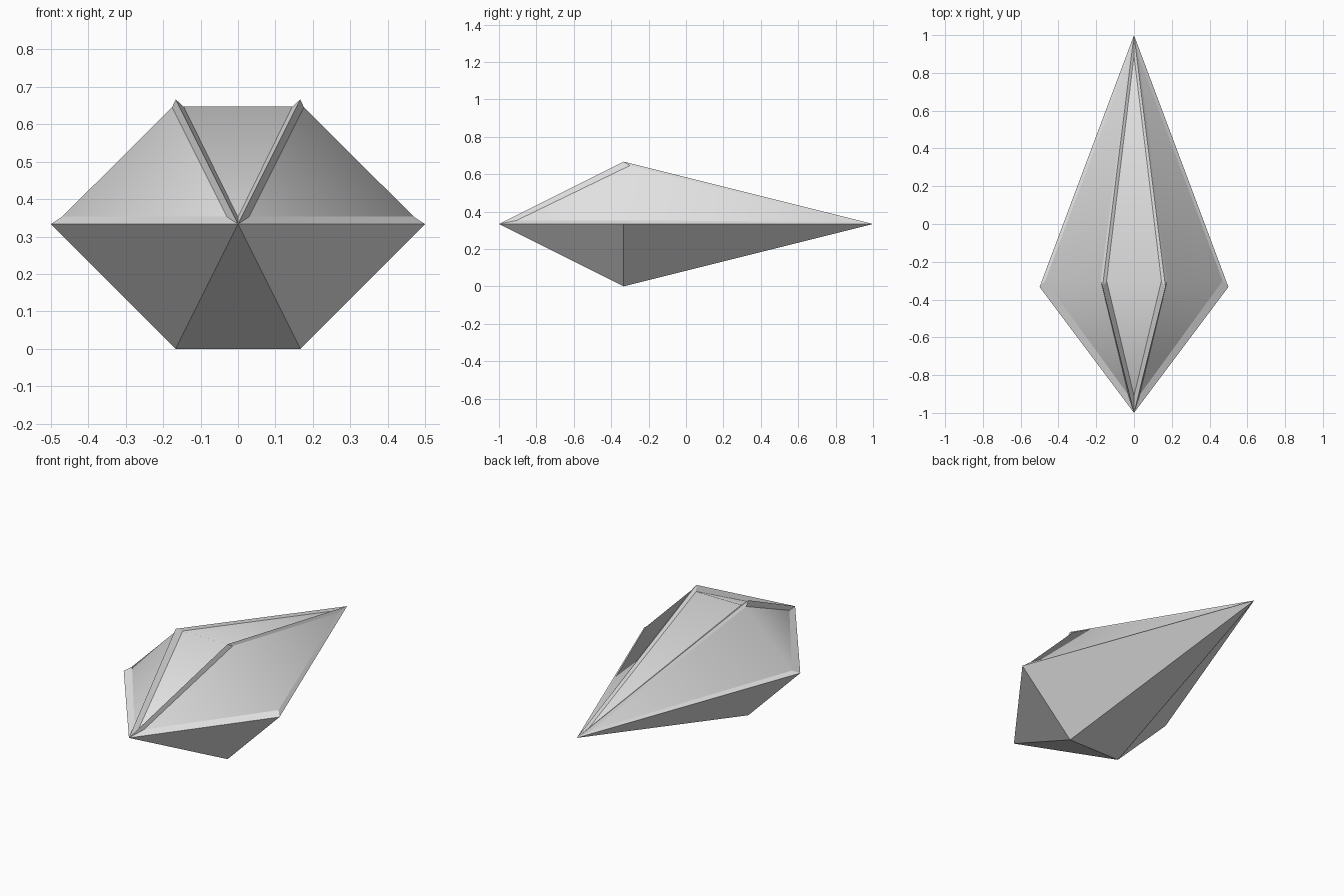
import bpy, bmesh
from math import copysign
from mathutils import Vector

cube = bpy.data.objects.get("Cube")
if cube:
    bpy.data.objects.remove(cube)

# One plain grey for the whole stone
grey = bpy.data.materials.new("stone_grey")
grey.use_nodes = True
color = (0.8, 0.8, 0.8, 1)
grey.diffuse_color = color
grey.node_tree.nodes["Principled BSDF"].inputs["Base Color"].default_value = color

MID = 1 / 3
front = Vector((0, -1, MID))
back = Vector((0, 1, MID))

# Six corners around the girdle, counter-clockwise seen from the front
ring = [Vector((x, -MID, z)) for x, z in
        ((0.5, MID), (MID / 2, 2 * MID), (-MID / 2, 2 * MID),
         (-0.5, MID), (-MID / 2, 0), (MID / 2, 0))]

# Sunken panels: front point, two girdle points, back point
side = [Vector(p) for p in ((0.03, -0.905, 0.353), (0.47, -0.3, 0.353),
                            (0.176, -0.3, 0.646), (0.023, 0.89, 0.344))]
top = [Vector(p) for p in ((0, -0.91, 0.352), (0.145, -0.3, 0.647),
                           (-0.145, -0.3, 0.647), (0, 0.89, 0.349))]


def flip(p):
    return Vector((-p.x, p.y, p.z))


f, a, b, k = side
panels = [side, top, [flip(f), flip(b), flip(a), flip(k)]]

bm = bmesh.new()
f0, b0 = bm.verts.new(front), bm.verts.new(back)
rv = [bm.verts.new(p) for p in ring]

for i in range(6):
    r0, r1 = rv[i], rv[(i + 1) % 6]
    if i < 3:
        # Upper kite: bevelled rim around a smooth sunken panel
        pf, p0, p1, pb = [bm.verts.new(p) for p in panels[i]]
        for quad in ((f0, r0, p0, pf), (f0, pf, p1, r1),
                     (r0, b0, pb, p0), (r1, p1, pb, b0)):
            bm.faces.new(quad)
        for tri in ((pf, p0, p1), (p0, pb, p1)):
            bm.faces.new(tri).smooth = True
    else:
        # Lower kite: two flat facets
        bm.faces.new((f0, r0, r1))
        bm.faces.new((r0, b0, r1))

bmesh.ops.recalc_face_normals(bm, faces=bm.faces)
for e in bm.edges:
    e.smooth = all(face.smooth for face in e.link_faces)

mesh = bpy.data.meshes.new("cut_crystal")
bm.to_mesh(mesh)
bm.free()
mesh.materials.append(grey)
crystal = bpy.data.objects.new("cut_crystal", mesh)
bpy.context.collection.objects.link(crystal)
